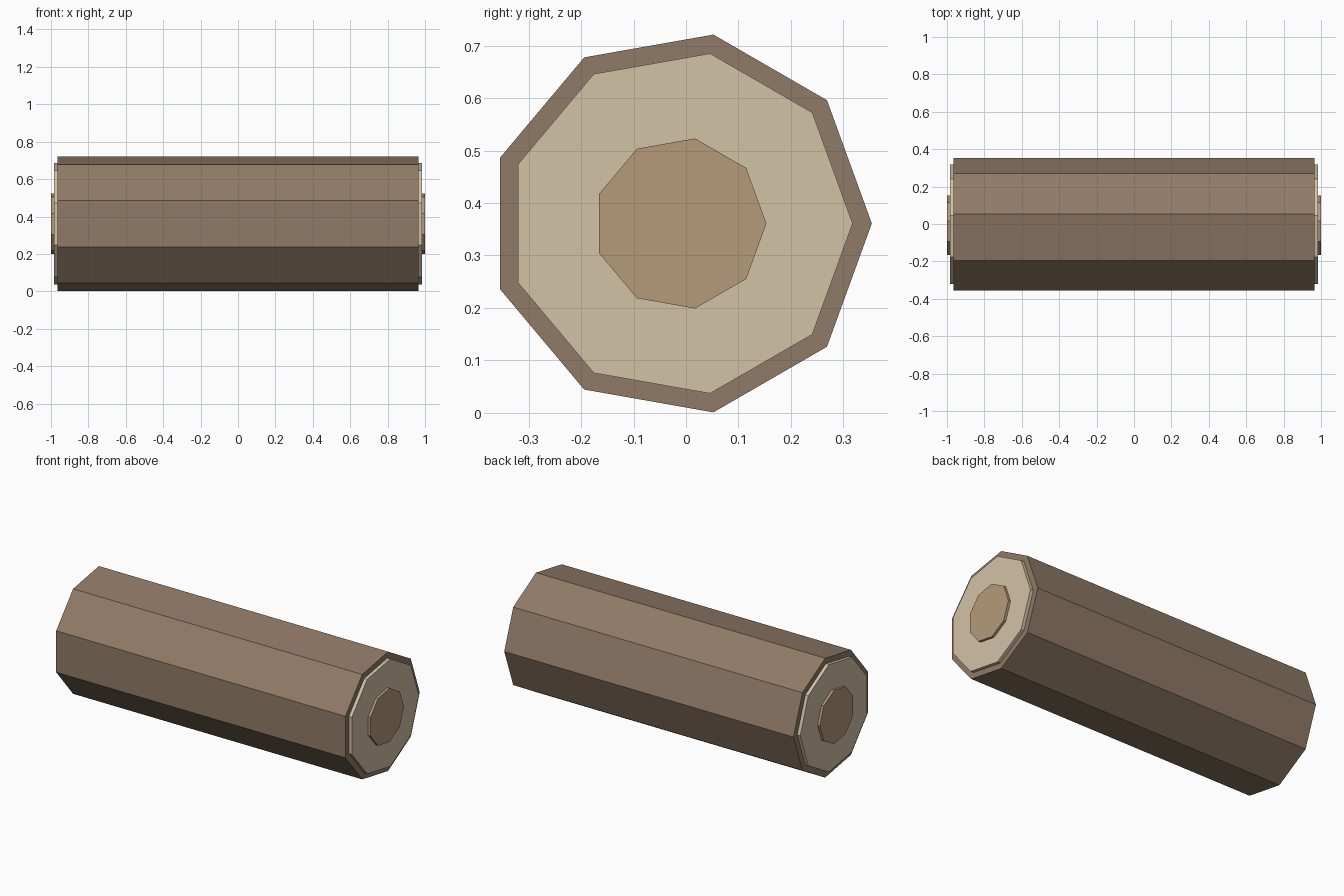
import bpy
from math import pi

if "Cube" in bpy.data.objects:
    bpy.data.objects.remove(bpy.data.objects["Cube"])

CENTRE = (0, -0.0113, 0.361)


def material(name, colour):
    mat = bpy.data.materials.new(name)
    mat.diffuse_color = (*colour, 1)
    mat.use_nodes = True
    mat.node_tree.nodes["Principled BSDF"].inputs["Base Color"].default_value = mat.diffuse_color
    return mat


def log_layer(name, radius, length, mat):
    # nine-sided cylinder along x with one corner pointing to +y
    bpy.ops.mesh.primitive_cylinder_add(vertices=9, radius=radius, depth=length)
    obj = bpy.context.object
    obj.name = name
    for v in obj.data.vertices:
        x, y, z = v.co
        v.co = (z, y, -x)
    obj.location = CENTRE
    obj.data.materials.append(mat)
    return obj


# Bark sleeve, pale wood and darker heart, each poking out a little further
log_layer("bark", 0.3655, 1.93, material("bark_brown", (0.28, 0.195, 0.135)))
log_layer("sapwood", 0.329, 1.97, material("pale_wood", (0.65, 0.54, 0.38)))
log_layer("heartwood", 0.1645, 2.0, material("heart_wood", (0.46, 0.32, 0.195)))
